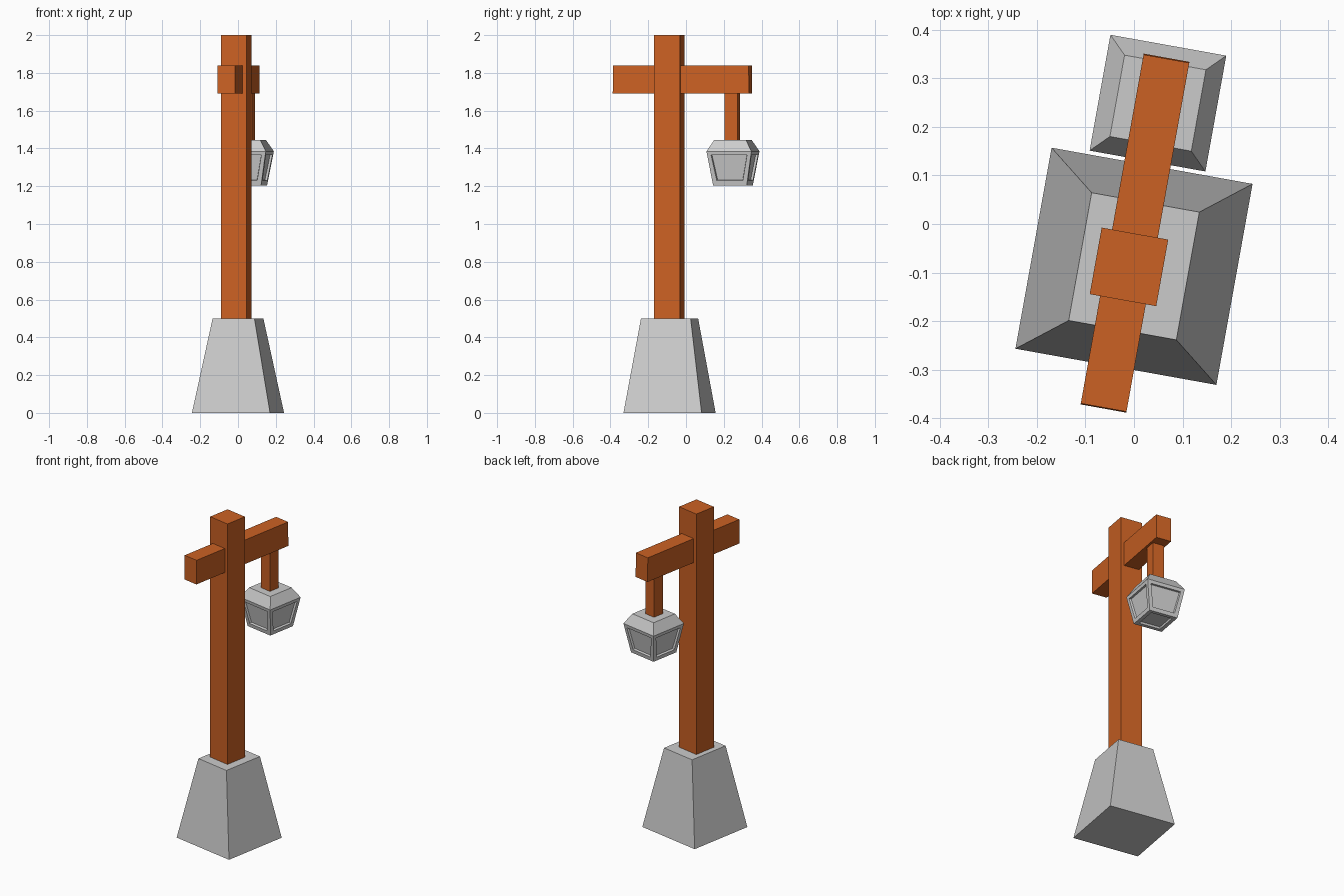
import bpy, bmesh, math
from mathutils import Matrix

if "Cube" in bpy.data.objects:
    bpy.data.objects.remove(bpy.data.objects["Cube"])

# The whole lamp is turned about z and its base sits slightly to the front
PLACE = Matrix.Translation((0, -0.087, 0)) @ Matrix.Rotation(math.radians(-10.2), 4, 'Z')

wood = bpy.data.materials.new("orange_wood")
wood.diffuse_color = (0.6, 0.12, 0.017, 1)
wood.use_nodes = True
wood.node_tree.nodes["Principled BSDF"].inputs["Base Color"].default_value = wood.diffuse_color


def loft(name, cx, cy, rings, mat=None, panels=None):
    """Closed solid through rectangular rings (z, width, depth), low to high.
    panels = (z limit, frame width, recess depth) sinks a panel in each face below z."""
    bm = bmesh.new()
    loops = []
    for z, w, d in rings:
        loops.append([bm.verts.new((cx + sx * w / 2, cy + sy * d / 2, z))
                      for sx, sy in ((-1, -1), (1, -1), (1, 1), (-1, 1))])
    bm.faces.new(loops[0][::-1])
    bm.faces.new(loops[-1])
    for a, b in zip(loops, loops[1:]):
        for i in range(4):
            j = (i + 1) % 4
            bm.faces.new((a[i], a[j], b[j], b[i]))
    bm.normal_update()
    if panels:
        limit, frame, recess = panels
        faces = [f for f in bm.faces if f.calc_center_median().z < limit]
        inner = faces
        bmesh.ops.inset_individual(bm, faces=inner, thickness=frame)
        bmesh.ops.inset_individual(bm, faces=inner, thickness=0.004, depth=-recess)
    bm.transform(PLACE)
    mesh = bpy.data.meshes.new(name)
    bm.to_mesh(mesh)
    bm.free()
    if mat:
        mesh.materials.append(mat)
    obj = bpy.data.objects.new(name, mesh)
    bpy.context.collection.objects.link(obj)
    return obj


# Tapered stone base
loft("stone_base", 0, 0, [(0, 0.42, 0.42), (0.5, 0.225, 0.267)])

# Upright post, cross arm and lantern hanger
loft("post", -0.01, -0.003, [(0.49, 0.139, 0.139), (2.0, 0.139, 0.139)], wood)
loft("cross_arm", -0.01, 0.0675, [(1.69, 0.0955, 0.733), (1.84, 0.0955, 0.729)], wood)
loft("hanger", -0.011, 0.336, [(1.44, 0.07, 0.07), (1.70, 0.07, 0.07)], wood)

# Lantern: flared body with sunken panels, and a sloped roof
loft("lantern", -0.011, 0.339,
     [(1.205, 0.181, 0.181), (1.385, 0.242, 0.242), (1.445, 0.17, 0.17)],
     panels=(1.32, 0.032, 0.012))
